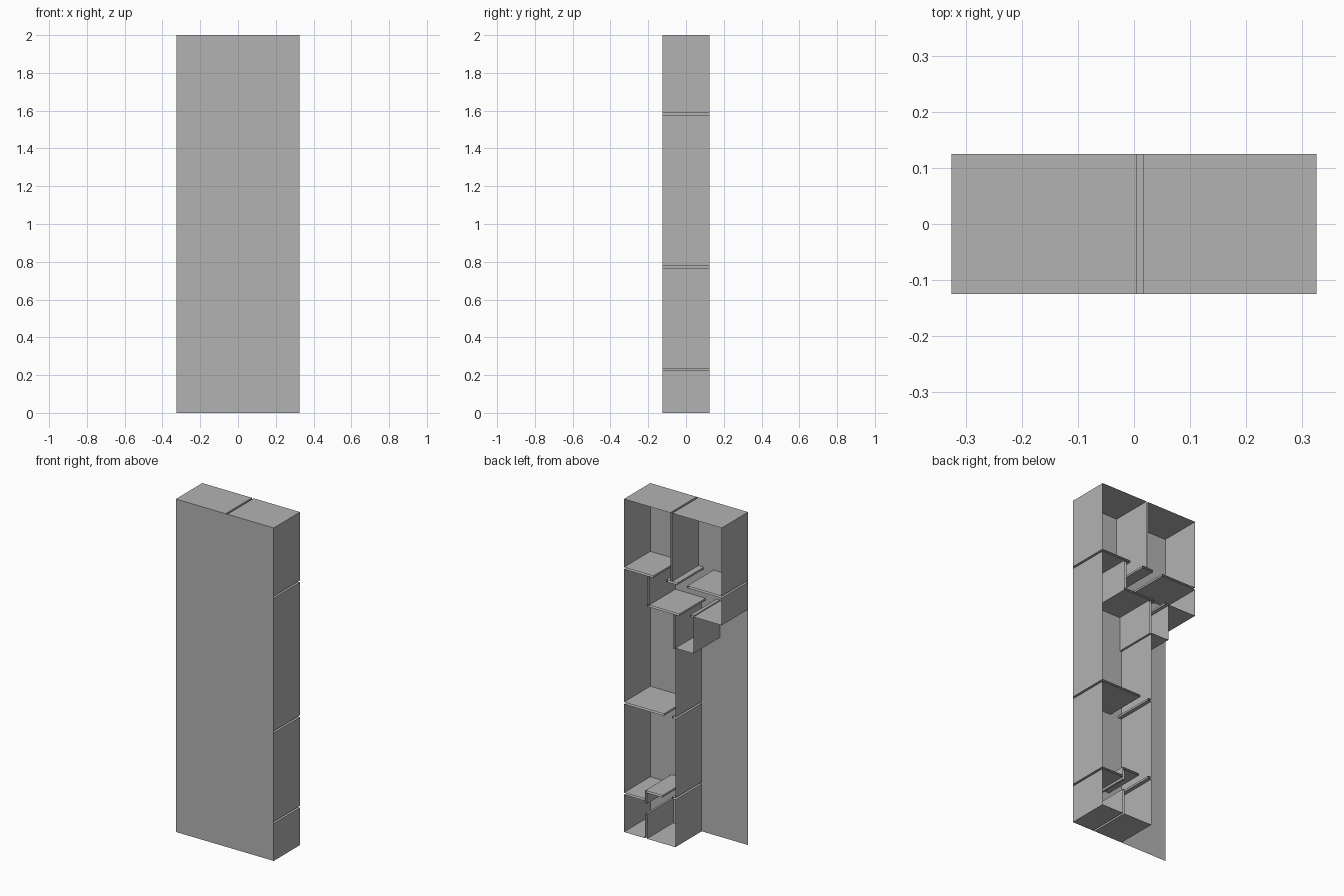
import bpy
import bmesh

cube = bpy.data.objects.get("Cube")
if cube:
    bpy.data.objects.remove(cube, do_unlink=True)

FRONT, BACK = -0.125, 0.125
SIDE, INNER, STEP = 0.325, -0.017, -0.137   # x of the main outer walls
TOP, BOWL, MID = 2.0, 1.415, 1.195          # z of the top and the two steps
T = 0.012                                   # partition thickness

grey = bpy.data.materials.new("plain_grey")
grey.use_nodes = True
grey.diffuse_color = (0.45, 0.45, 0.45, 1)
grey.node_tree.nodes["Principled BSDF"].inputs["Base Color"].default_value = grey.diffuse_color


def make_object(name, quads):
    bm = bmesh.new()
    for quad in quads:
        bm.faces.new([bm.verts.new(p) for p in quad])
    bmesh.ops.remove_doubles(bm, verts=bm.verts, dist=0.0001)
    mesh = bpy.data.meshes.new(name)
    bm.to_mesh(mesh)
    bm.free()
    mesh.materials.append(grey)
    obj = bpy.data.objects.new(name, mesh)
    bpy.context.collection.objects.link(obj)


def sheet(a, b):
    """Thin wall running from the front panel to the open back."""
    return [(a[0], FRONT, a[1]), (b[0], FRONT, b[1]),
            (b[0], BACK, b[1]), (a[0], BACK, a[1])]


def shelf(x0, x1, z):
    return (x0, x1, z, z + T)


def post(x, z0, z1):
    return (x, x + T, z0, z1)


# Hollow partitions: those that touch the outer wall are open to the outside
partitions = {
    "upper_side_shelf": shelf(0.13, SIDE, 1.578),
    "middle_side_shelf": shelf(0.06, SIDE, 0.768),
    "lower_side_shelf": shelf(0.184, SIDE, 0.224),
    "upper_far_shelf": shelf(-SIDE, -0.095, 1.578),
    "top_post": post(0.005, 1.59, TOP),
    "top_post_foot": shelf(-0.03, 0.044, 1.578),
    "inner_post": post(0.158, 1.407, 1.578),
    "inner_shelf": shelf(-0.043, 0.17, 1.395),
    "corner_post": post(INNER, 1.188, 1.395),
    "step_stub": shelf(STEP, -0.115, BOWL - T / 2),
    "middle_stub": shelf(INNER, 0.006, 0.768),
    "lower_stub": shelf(INNER, 0.006, 0.284),
    "lower_shelf": shelf(0.07, 0.184, 0.275),
    "lower_post": post(0.172, 0.21, 0.275),
    "bottom_post": post(0.172, 0.0, 0.148),
}

# Stepped outline of the outer wall
outline = [(SIDE, 0), (SIDE, TOP), (-SIDE, TOP), (-SIDE, BOWL), (STEP, BOWL),
           (STEP, MID), (INNER, MID), (INNER, 0)]


def touches(a, b, edge):
    """True if a partition edge lies on the outline segment a-b."""
    lo = [min(a[i], b[i]) - 1e-5 for i in (0, 1)]
    hi = [max(a[i], b[i]) + 1e-5 for i in (0, 1)]
    return all(lo[i] <= p[i] <= hi[i] for p in edge for i in (0, 1))


segments = list(zip(outline, outline[1:] + outline[:1]))
openings = {s: [] for s in segments}
for name, (x0, x1, z0, z1) in partitions.items():
    corners = [(x0, z0), (x1, z0), (x1, z1), (x0, z1)]
    quads = []
    for edge in zip(corners, corners[1:] + corners[:1]):
        hit = [s for s in segments if touches(*s, edge)]
        if hit:
            openings[hit[0]].append(edge)
        else:
            quads.append(sheet(*edge))
    make_object(name, quads)

# Outer wall, split at each opening
walls = []
for (a, b), gaps in openings.items():
    axis = 0 if a[1] == b[1] else 1
    points = sorted([a, b] + [p for g in gaps for p in g], key=lambda p: p[axis])
    for p, q in zip(points[::2], points[1::2]):
        if q[axis] - p[axis] > 1e-4:
            walls.append(sheet(p, q))
make_object("outer_wall", walls)

# Full front panel
make_object("front_panel", [[(-SIDE, FRONT, 0), (SIDE, FRONT, 0),
                             (SIDE, FRONT, TOP), (-SIDE, FRONT, TOP)]])
